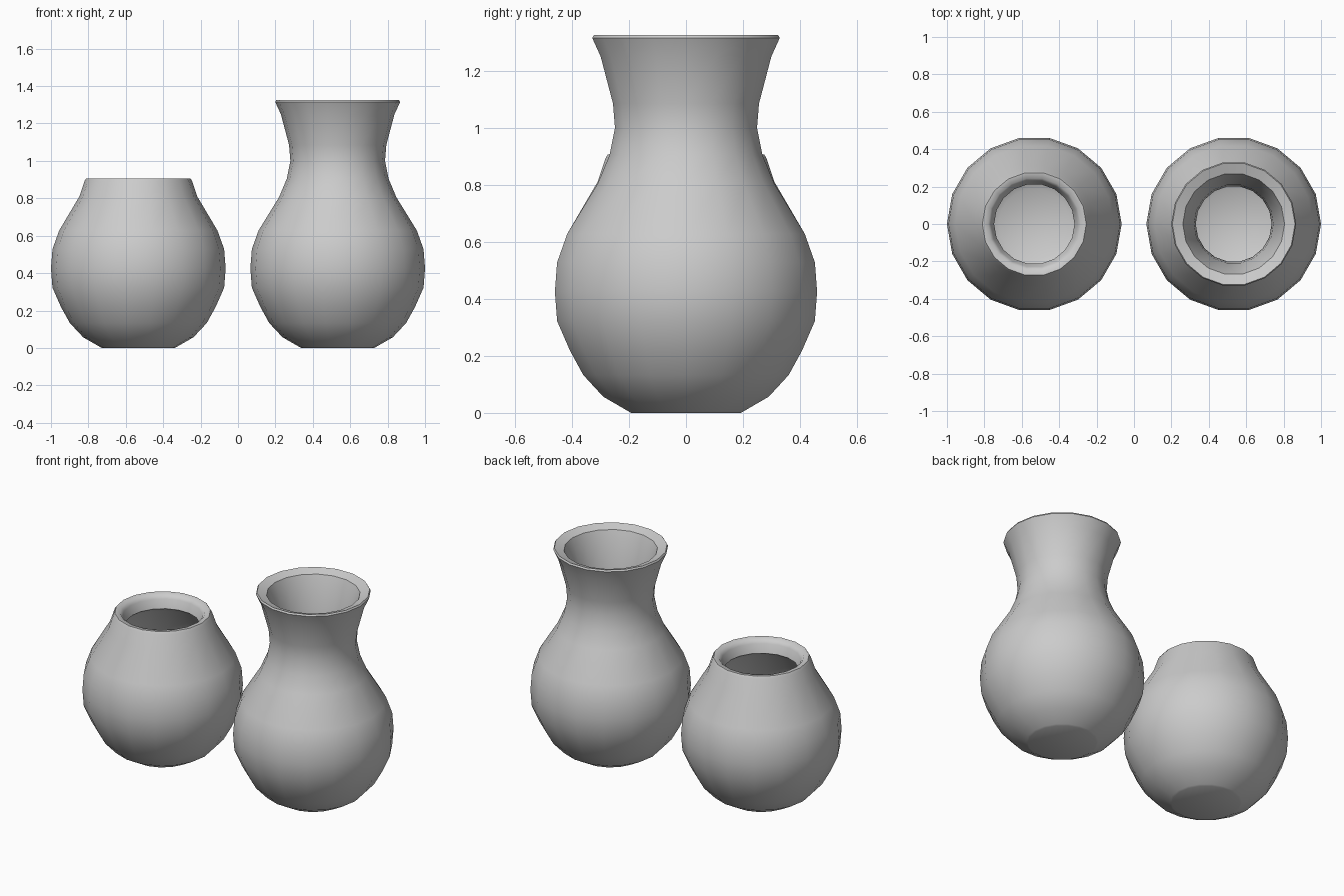
import bpy, bmesh, math

if "Cube" in bpy.data.objects:
    bpy.data.objects.remove(bpy.data.objects["Cube"])

SIDES = 18

# Shared round belly, outside (radius, height) and inside from the floor up
BELLY_OUT = [(0.195, 0), (0.206, 0.006), (0.295, 0.057), (0.366, 0.133), (0.414, 0.22),
             (0.459, 0.322), (0.467, 0.425), (0.459, 0.528), (0.423, 0.628)]
BELLY_IN = [(0.19, 0.05), (0.265, 0.097), (0.33, 0.165), (0.37, 0.242),
            (0.41, 0.335), (0.417, 0.425), (0.41, 0.517), (0.378, 0.604)]


def lathe(name, profile, x):
    """Revolve an outside-to-inside profile, capping base and inner floor."""
    bm = bmesh.new()
    rings = []
    for r, z in profile:
        rings.append([bm.verts.new((r * math.cos(2 * math.pi * i / SIDES),
                                    r * math.sin(2 * math.pi * i / SIDES), z))
                      for i in range(SIDES)])
    for a, b in zip(rings, rings[1:]):
        for i in range(SIDES):
            j = (i + 1) % SIDES
            bm.faces.new((a[i], a[j], b[j], b[i]))
    bm.faces.new(rings[0][::-1])
    bm.faces.new(rings[-1])
    bmesh.ops.recalc_face_normals(bm, faces=bm.faces)
    mesh = bpy.data.meshes.new(name)
    bm.to_mesh(mesh)
    bm.free()
    ob = bpy.data.objects.new(name, mesh)
    ob.location.x = x
    bpy.context.collection.objects.link(ob)
    bpy.ops.object.select_all(action='DESELECT')
    ob.select_set(True)
    bpy.context.view_layer.objects.active = ob
    bpy.ops.object.shade_smooth_by_angle(angle=math.radians(50))
    return ob


# Short pot: straight collar with a thick lip
pot_rim = [(0.315, 0.81), (0.287, 0.893), (0.278, 0.907), (0.247, 0.903),
           (0.232, 0.88), (0.215, 0.825), (0.268, 0.785)]
lathe("short_pot", BELLY_OUT + pot_rim + BELLY_IN[::-1], -0.533)

# Tall vase: narrow neck and flared lip
vase_rim = [(0.314, 0.805), (0.272, 0.905), (0.253, 1.0), (0.26, 1.085), (0.304, 1.25),
            (0.334, 1.315), (0.328, 1.325), (0.272, 1.305), (0.255, 1.258),
            (0.212, 1.095), (0.203, 1.0), (0.224, 0.89), (0.268, 0.785)]
lathe("tall_vase", BELLY_OUT + vase_rim + BELLY_IN[::-1], 0.533)
